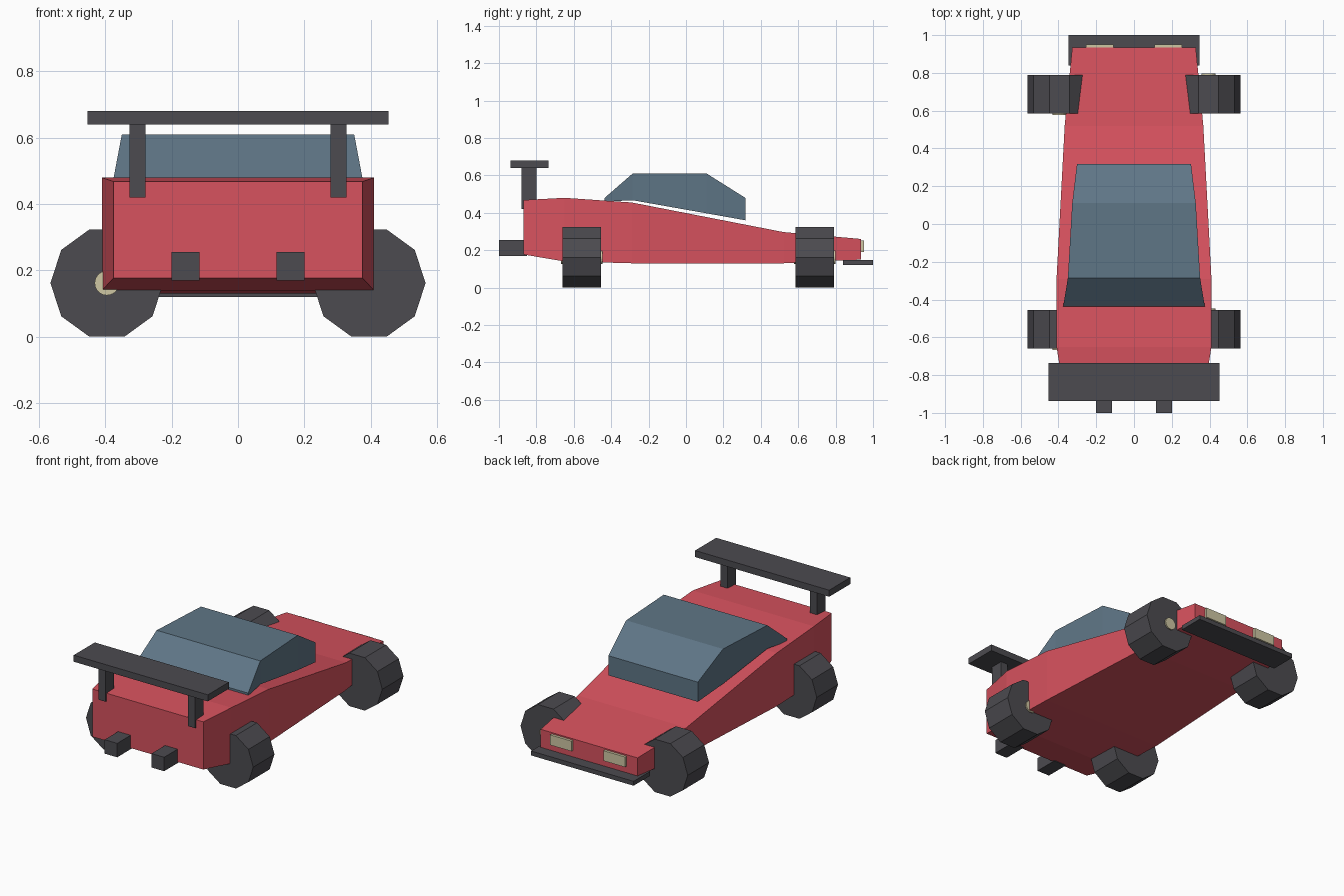
import bpy, bmesh, math
from mathutils import Matrix

if "Cube" in bpy.data.objects:
    bpy.data.objects.remove(bpy.data.objects["Cube"])


def material(name, color):
    m = bpy.data.materials.new(name)
    m.diffuse_color = (*color, 1)
    m.use_nodes = True
    m.node_tree.nodes["Principled BSDF"].inputs["Base Color"].default_value = m.diffuse_color
    return m


RED = material("red paint", (0.68, 0.084, 0.112))
GREY = material("dark grey", (0.072, 0.070, 0.08))
GLASS = material("blue grey glass", (0.114, 0.18, 0.24))
CREAM = material("cream", (0.62, 0.57, 0.37))


def finish(name, bm, mat):
    bmesh.ops.recalc_face_normals(bm, faces=bm.faces[:])
    mesh = bpy.data.meshes.new(name)
    bm.to_mesh(mesh)
    bm.free()
    mesh.materials.append(mat)
    obj = bpy.data.objects.new(name, mesh)
    bpy.context.collection.objects.link(obj)
    return obj


def box(name, x, y, z, mat):
    """Box from (low, high) ranges on each axis."""
    bm = bmesh.new()
    bmesh.ops.create_cube(bm, size=1)
    for v in bm.verts:
        v.co = [r[0] if c < 0 else r[1] for c, r in zip(v.co, (x, y, z))]
    return finish(name, bm, mat)


def loft(name, stations, mat):
    """Skin rectangular sections given as (y, half width, bottom, top)."""
    bm = bmesh.new()
    rings = [[bm.verts.new(p) for p in ((-w, y, b), (w, y, b), (w, y, t), (-w, y, t))]
             for y, w, b, t in stations]
    for a, b in zip(rings, rings[1:]):
        for i in range(4):
            j = (i + 1) % 4
            bm.faces.new((a[i], a[j], b[j], b[i]))
    bm.faces.new(rings[0])
    bm.faces.new(rings[-1])
    return finish(name, bm, mat)


def cylinder(name, sides, radius, x, y, z, mat):
    """Cylinder along y between the two y values, with a corner pointing along x."""
    bm = bmesh.new()
    rings = []
    for yy in y:
        angles = [2 * math.pi * i / sides for i in range(sides)]
        rings.append([bm.verts.new((x + radius * math.cos(a), yy, z + radius * math.sin(a)))
                      for a in angles])
    for i in range(sides):
        j = (i + 1) % sides
        bm.faces.new((rings[0][i], rings[0][j], rings[1][j], rings[1][i]))
    bm.faces.new(rings[0])
    bm.faces.new(rings[1])
    return finish(name, bm, mat)


# Wedge body
loft("body", [(-0.87, 0.375, 0.177, 0.468),
              (-0.65, 0.41, 0.14, 0.48),
              (-0.29, 0.41, 0.13, 0.455),
              (0.52, 0.367, 0.13, 0.297),
              (0.935, 0.327, 0.15, 0.26)], RED)

# Cabin
loft("cabin", [(-0.437, 0.375, 0.46, 0.478),
               (-0.285, 0.35, 0.467, 0.61),
               (0.11, 0.327, 0.397, 0.61),
               (0.317, 0.302, 0.36, 0.48)], GLASS)

# Wheels, with a hub on one face of each
for end, y0 in (("rear", -0.66), ("front", 0.585)):
    y1 = y0 + 0.205
    for side, s in (("left", -1), ("right", 1)):
        cylinder(f"{end}_{side}_wheel", 10, 0.17, s * 0.395, (y0, y1), 0.162, GREY)
        face = y1 if s > 0 else y0
        cylinder(f"{end}_{side}_hub", 24, 0.037, s * 0.395,
                 (face - s * 0.02, face + s * 0.008), 0.162, CREAM)

# Rear wing and front splitter
box("wing", (-0.453, 0.453), (-0.938, -0.735), (0.64, 0.68), GREY)
box("splitter", (-0.346, 0.346), (0.84, 1.0), (0.12, 0.147), GREY)


def span(s, lo, hi):
    """Range on one side of the centre line."""
    return sorted((s * lo, s * hi))


# Paired details
for side, s in (("left", -1), ("right", 1)):
    box(f"{side}_wing_post", span(s, 0.279, 0.327), (-0.88, -0.798), (0.42, 0.645), GREY)
    box(f"{side}_exhaust", span(s, 0.116, 0.201), (-1.0, -0.85), (0.17, 0.255), GREY)
    box(f"{side}_headlight", span(s, 0.108, 0.253), (0.92, 0.951), (0.19, 0.252), CREAM)
